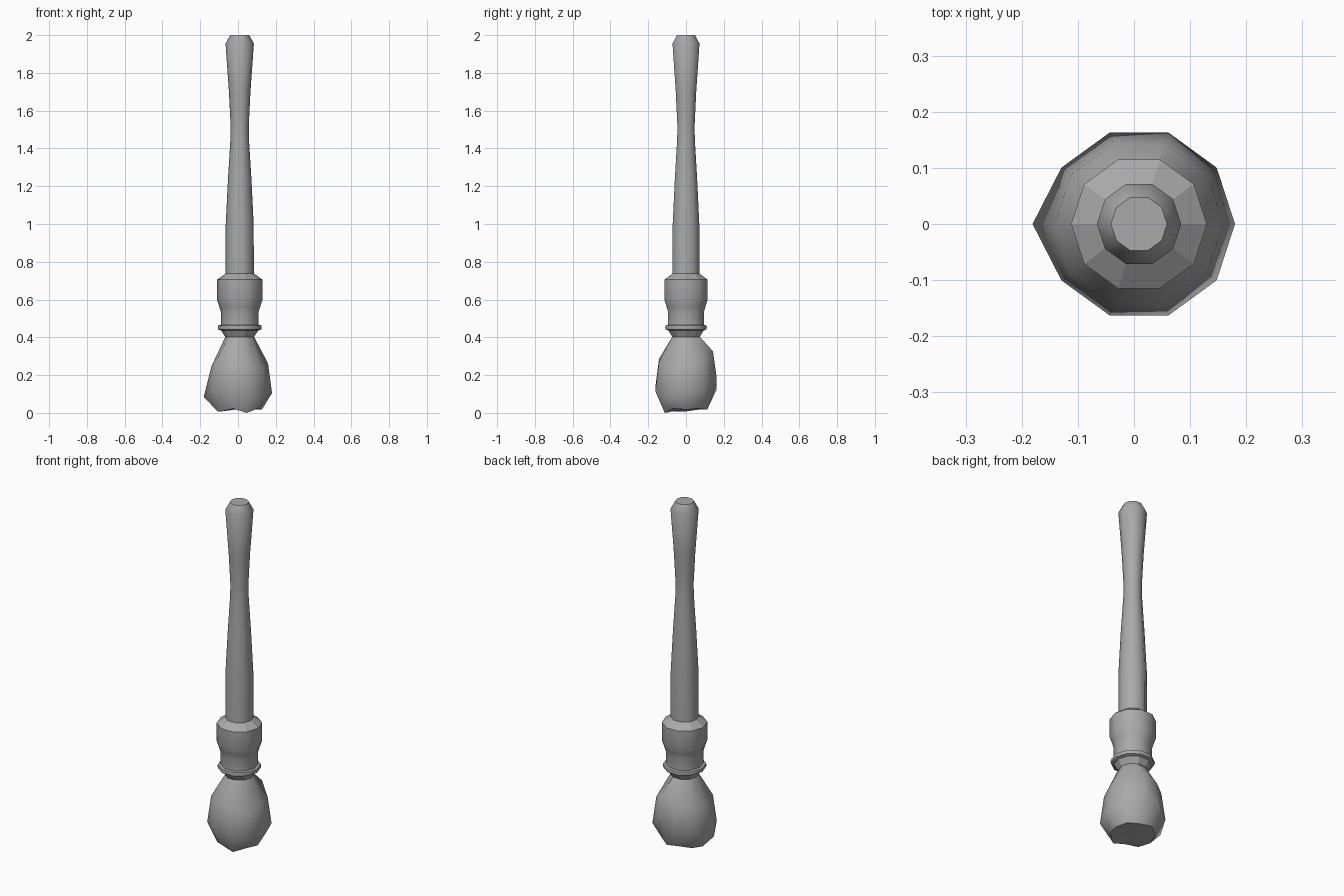
import bpy, bmesh, math

cube = bpy.data.objects.get("Cube")
if cube:
    bpy.data.objects.remove(cube, do_unlink=True)

SIDES = 10
AXIS_X = 0.009


def material(name, value):
    mat = bpy.data.materials.new(name)
    mat.use_nodes = True
    col = (value, value, value, 1)
    mat.diffuse_color = col
    mat.node_tree.nodes["Principled BSDF"].inputs["Base Color"].default_value = col
    return mat


grey = material("plain grey", 0.4)


def lathe(name, profile, shape=None, bottom=None, flat_rings=()):
    """Ten-sided turned part; shape(ring, side) gives (radius scale, z shift)."""
    bm = bmesh.new()
    rings = []
    for i, (r, z) in enumerate(profile):
        ring = []
        for k in range(SIDES):
            a = math.tau * k / SIDES
            s, dz = shape(i, k) if shape else (1, 0)
            ring.append(bm.verts.new((AXIS_X + r * s * math.cos(a), r * s * math.sin(a), z + dz)))
        rings.append(ring)
    flat = []
    for i, (lo, hi) in enumerate(zip(rings, rings[1:])):
        for k in range(SIDES):
            n = (k + 1) % SIDES
            face = bm.faces.new((lo[k], lo[n], hi[n], hi[k]))
            if i in flat_rings:
                flat.append(face)
    bm.faces.new(rings[-1])
    if bottom is None:
        bm.faces.new(reversed(rings[0]))
    else:
        tip = bm.verts.new((AXIS_X, 0, bottom))
        for k in range(SIDES):
            bm.faces.new((tip, rings[0][(k + 1) % SIDES], rings[0][k]))
    bmesh.ops.recalc_face_normals(bm, faces=bm.faces)
    flat_ids = {f.index for f in flat} if not bm.faces.index_update() else set()
    mesh = bpy.data.meshes.new(name)
    bm.to_mesh(mesh)
    bm.free()
    mesh.materials.append(grey)
    obj = bpy.data.objects.new(name, mesh)
    bpy.context.collection.objects.link(obj)
    bpy.ops.object.select_all(action="DESELECT")
    obj.select_set(True)
    bpy.context.view_layer.objects.active = obj
    bpy.ops.object.shade_smooth_by_angle(angle=math.radians(50))
    for p in mesh.polygons:
        if p.index in flat_ids:
            p.use_smooth = False
    return obj


# Long waisted handle with a rounded end
lathe("handle", [(0.075, 0.70), (0.074, 1.0), (0.062, 1.24), (0.049, 1.45), (0.048, 1.52),
                 (0.057, 1.7), (0.075, 1.955), (0.05, 2.0)])

# Ferrule: stepped collar with a flat-faceted shoulder
lathe("ferrule", [(0.10, 0.46), (0.10, 0.535), (0.108, 0.562), (0.121, 0.60),
                  (0.121, 0.705), (0.075, 0.738)], flat_rings=(4,))

# Thin rim and the neck under it
lathe("ferrule_rim", [(0.075, 0.40), (0.098, 0.436), (0.114, 0.442), (0.116, 0.452),
                      (0.114, 0.463), (0.095, 0.467)], flat_rings=(0,))


# Bristle bundle: uneven around its widest ring and at the ragged tip
WIDE_DROP = (0, 0.01, 0.08, 0.02, 0.01, -0.02, 0.02, 0.03, 0.01, -0.03)
TIP_DROP = (0.0, 0.005, 0.0, 0.012, 0.0, -0.01, -0.01, 0.005, -0.018, 0.005)


def bristle_shape(ring, side):
    if ring == 0:
        return 1, TIP_DROP[side]
    if ring == 1:
        return (1.11 if side == 5 else 1), WIDE_DROP[side]
    if ring == 2:
        return 1, WIDE_DROP[side] * 0.8
    return 1, 0


lathe("bristles", [(0.118, 0.018), (0.171, 0.105), (0.15, 0.262), (0.075, 0.405)],
      shape=bristle_shape, bottom=0.02)
